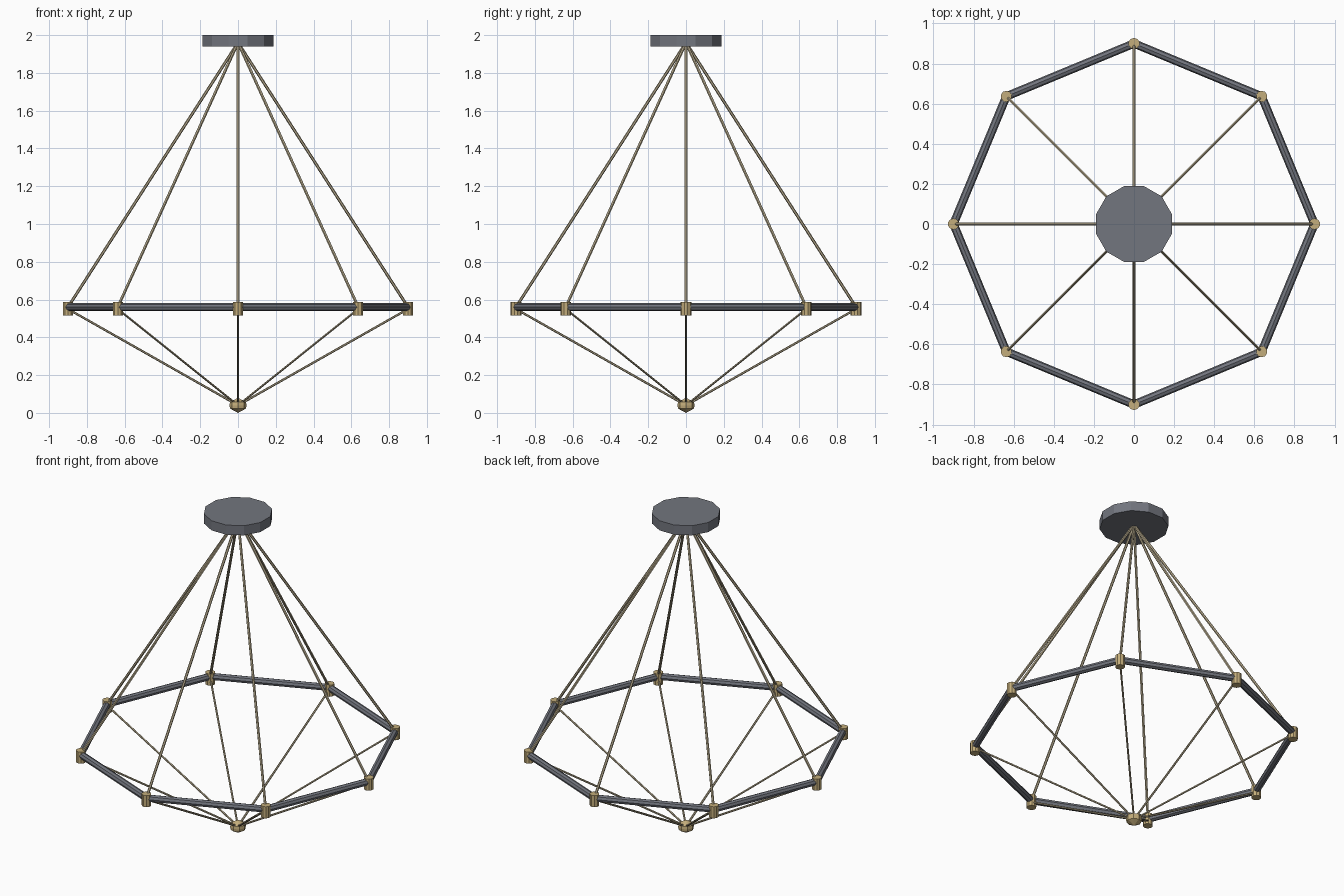
import bpy, math
from mathutils import Vector

if "Cube" in bpy.data.objects:
    bpy.data.objects.remove(bpy.data.objects["Cube"])

N = 8            # corners of the ring
RING_R = 0.9


def material(name, rgb):
    m = bpy.data.materials.new(name)
    m.diffuse_color = (*rgb, 1)
    m.use_nodes = True
    m.node_tree.nodes["Principled BSDF"].inputs["Base Color"].default_value = m.diffuse_color
    return m


dark = material("dark_metal", (0.17, 0.18, 0.21))
gold = material("brass", (0.55, 0.42, 0.2))
tan = material("pale_brass", (0.48, 0.41, 0.27))


def cylinder(name, a, b, r, sides, mat, turn=0.0):
    """Capped cylinder running from point a to point b."""
    a, b = Vector(a), Vector(b)
    d = b - a
    bpy.ops.mesh.primitive_cylinder_add(vertices=sides, radius=r, depth=d.length,
                                        location=(a + b) / 2)
    o = bpy.context.object
    o.name = name
    if abs(d.x) + abs(d.y) < 1e-6:
        o.rotation_euler = (0, 0, turn)
    else:
        o.rotation_euler = d.to_track_quat('Z', 'Y').to_euler()
    o.data.materials.append(mat)
    return o


def corner(i, z):
    t = 2 * math.pi * i / N
    return (RING_R * math.cos(t), RING_R * math.sin(t), z)


# ceiling canopy
cylinder("ceiling_canopy", (0, 0, 1.94), (0, 0, 2.0), 0.195, 12, dark, math.radians(15))

# ring bars, corner connectors and the upper and lower rods
for i in range(N):
    cylinder(f"ring_bar_{i}", corner(i, 0.56), corner(i + 1, 0.56), 0.021, 8, dark)
    cylinder(f"connector_{i}", corner(i, 0.515), corner(i, 0.587), 0.028, 10, gold)
    cylinder(f"upper_rod_{i}", corner(i, 0.56), (0, 0, 1.96), 0.008, 6, tan)
    cylinder(f"lower_rod_{i}", corner(i, 0.55), (0, 0, 0.04), 0.006, 6, tan)

# bottom finial
bpy.ops.mesh.primitive_uv_sphere_add(segments=8, ring_count=4, radius=1, location=(0, 0, 0.04))
finial = bpy.context.object
finial.name = "bottom_finial"
finial.scale = (0.045, 0.045, 0.04)
# flatten the middle of the profile into an upright band
for v in finial.data.vertices:
    if abs(v.co.z) < 0.1:
        continue
    if abs(v.co.z) < 0.9:
        s = 0.95 / math.hypot(v.co.x, v.co.y)
        v.co = (v.co.x * s, v.co.y * s, math.copysign(0.42, v.co.z))
finial.data.materials.append(gold)
